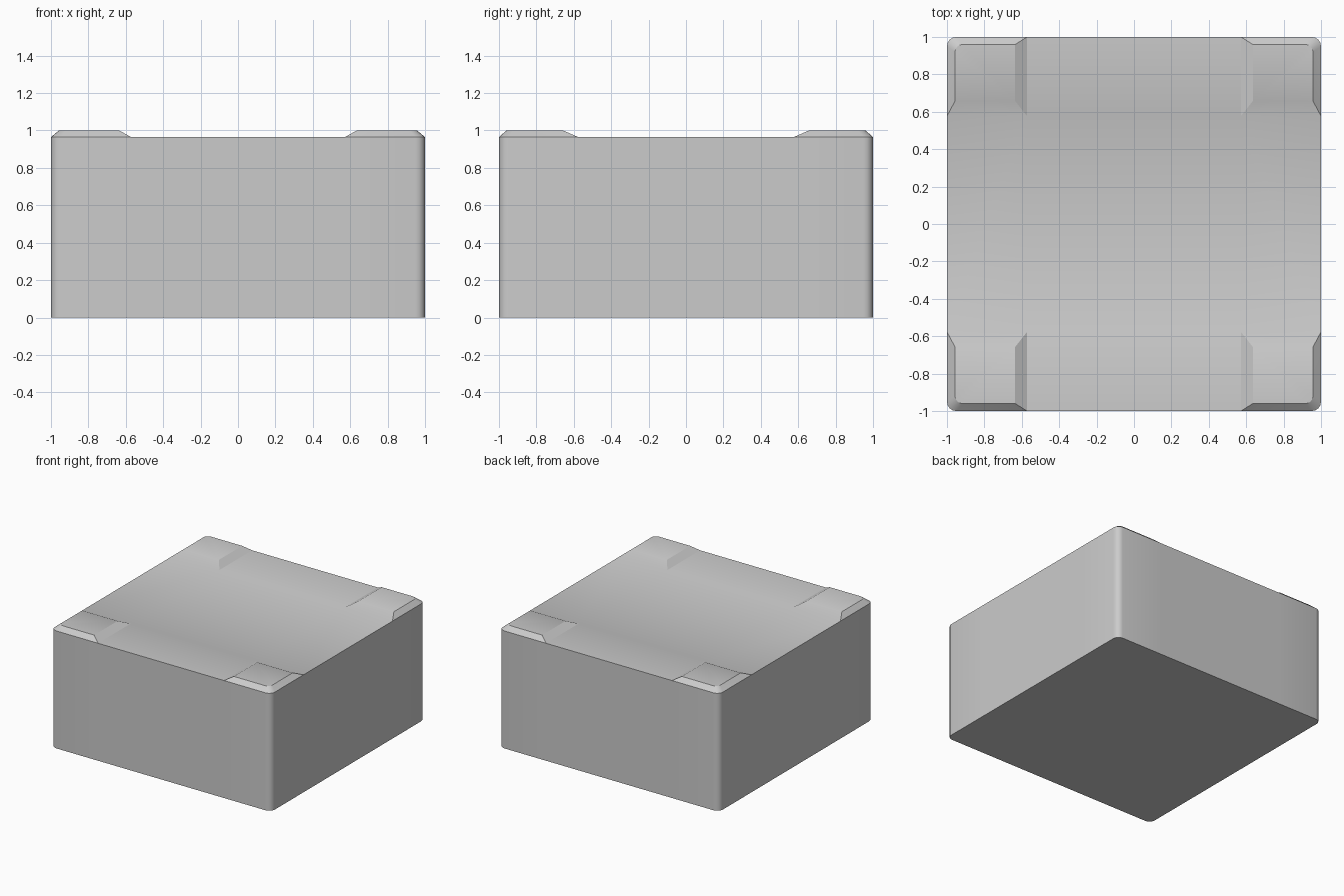
import bpy, bmesh, math

if "Cube" in bpy.data.objects:
    bpy.data.objects.remove(bpy.data.objects["Cube"])

DECK, TOP = 0.965, 1.0      # recessed deck height, corner pad height
SEG = 4                     # segments in each rounded corner


def corner_path(inner_x, inner_y, outer_x, outer_y, r):
    """Edge point, rounded outer corner, edge point (first quadrant)."""
    pts = [(outer_x, inner_y)]
    for i in range(SEG + 1):
        a = math.pi / 2 * i / SEG
        pts.append((outer_x - r + r * math.cos(a), outer_y - r + r * math.sin(a)))
    return pts + [(inner_x, outer_y)]


bm = bmesh.new()


def add(pts, sx, sy, z):
    return [bm.verts.new((sx * x, sy * y, z)) for x, y in pts]


low_path = corner_path(0.572, 0.577, 1.0, 1.0, 0.05)
high_path = corner_path(0.635, 0.657, 0.957, 0.96, 0.04)
floor_loop, rim_loop, deck_loop = [], [], []

# Four mirrored corners, each with a raised chamfered pad
for sx, sy in ((1, 1), (-1, 1), (-1, -1), (1, -1)):
    base = add(low_path, sx, sy, 0)
    low = add(low_path, sx, sy, DECK)
    high = add(high_path, sx, sy, TOP)
    low_in = add([(0.572, 0.577)], sx, sy, DECK)
    high_in = add([(0.635, 0.657)], sx, sy, TOP)
    ring_low, ring_high = low + low_in, high + high_in
    n = len(ring_low)
    for i in range(n):
        j = (i + 1) % n
        bm.faces.new((ring_low[i], ring_low[j], ring_high[j], ring_high[i]))
    bm.faces.new(ring_high)
    step = 1 if sx * sy > 0 else -1
    floor_loop += base[::step]
    rim_loop += low[::step]
    deck_loop += [low[::step][0], low_in[0], low[::step][-1]]

# Side walls, underside and cross-shaped deck
n = len(floor_loop)
for i in range(n):
    j = (i + 1) % n
    bm.faces.new((floor_loop[i], floor_loop[j], rim_loop[j], rim_loop[i]))
bm.faces.new(floor_loop)
bm.faces.new(deck_loop)
bmesh.ops.recalc_face_normals(bm, faces=bm.faces)

mesh = bpy.data.meshes.new("block_with_corner_pads")
bm.to_mesh(mesh)
bm.free()
block = bpy.data.objects.new("block_with_corner_pads", mesh)
bpy.context.collection.objects.link(block)
bpy.context.view_layer.objects.active = block
block.select_set(True)
bpy.ops.object.shade_smooth_by_angle(angle=math.radians(25))
